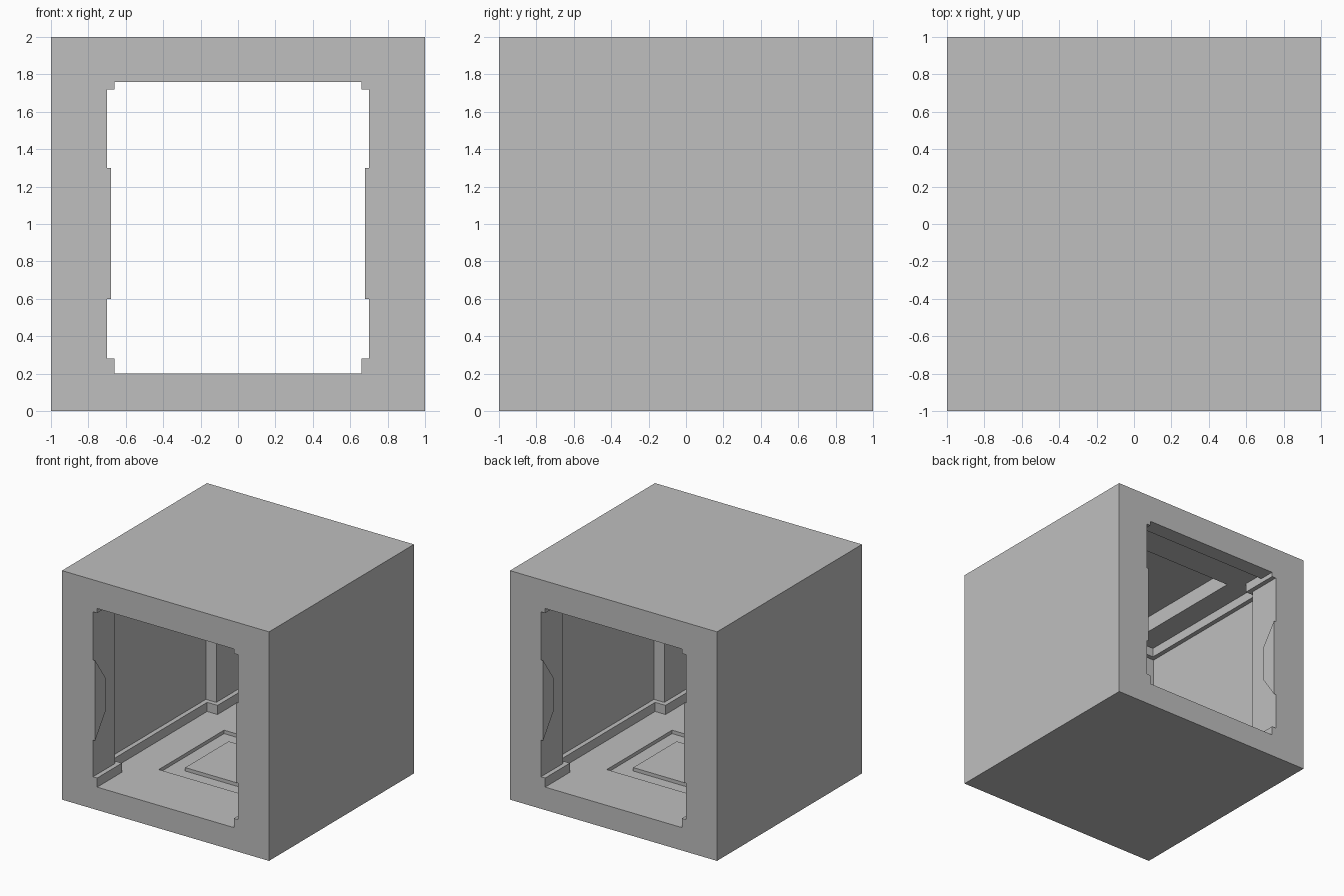
import bpy
import bmesh

old = bpy.data.objects.get("Cube")
if old:
    bpy.data.objects.remove(old, do_unlink=True)

# One plain grey for everything
GREY = (0.52, 0.52, 0.52, 1)
grey = bpy.data.materials.new("light grey")
grey.use_nodes = True
grey.diffuse_color = GREY
grey.node_tree.nodes["Principled BSDF"].inputs["Base Color"].default_value = GREY


def prism(name, points, axis, low, high):
    """Extrude a polygon along axis; points give the other two coordinates in order."""
    bm = bmesh.new()
    verts = []
    for a, b in points:
        co = [a, b]
        co.insert(axis, low)
        verts.append(bm.verts.new(co))
    face = bm.faces.new(verts)
    moved = bmesh.ops.extrude_face_region(bm, geom=[face])["geom"]
    offset = [0, 0, 0]
    offset[axis] = high - low
    bmesh.ops.translate(bm, vec=offset,
                        verts=[v for v in moved if isinstance(v, bmesh.types.BMVert)])
    bmesh.ops.recalc_face_normals(bm, faces=bm.faces)
    mesh = bpy.data.meshes.new(name)
    bm.to_mesh(mesh)
    bm.free()
    mesh.materials.append(grey)
    obj = bpy.data.objects.new(name, mesh)
    bpy.context.collection.objects.link(obj)
    return obj


def box(name, x, y, z):
    corners = [(x[0], y[0]), (x[1], y[0]), (x[1], y[1]), (x[0], y[1])]
    return prism(name, corners, 2, *z)


def square(name, half, z):
    return box(name, (-half, half), (-half, half), z)


def cut(target, cutter):
    cutter.hide_render = True
    mod = target.modifiers.new("cut", 'BOOLEAN')
    mod.operation = 'DIFFERENCE'
    mod.solver = 'EXACT'
    mod.object = cutter
    bpy.context.view_layer.objects.active = target
    bpy.ops.object.modifier_apply(modifier=mod.name)
    bpy.data.objects.remove(cutter, do_unlink=True)


FLOOR, CEILING, WALL = 0.2, 1.8, 0.8
PIER = 0.7       # inner face of the piers, and where they start along y
TRIM = 0.04      # how far the mouldings stand out
TRIM_H = 0.08
LIP = 0.86       # inner end of lintels and pier plates

# Outer block, hollowed through, with sunken floor and ceiling panels
shell = square("shell", 1, (0, 2))
cut(shell, box("tunnel_cutter", (-WALL, WALL), (-1.2, 1.2), (FLOOR, CEILING)))
cut(shell, square("floor_cutter", 0.45, (0.17, 0.5)))
cut(shell, square("ceiling_cutter", 0.55, (1.5, 1.94)))
square("floor_pad", 0.3, (0.17, FLOOR))

for side, sx in (("left", 1), ("right", -1)):
    # Skirting and cornice follow the wall and wrap the piers
    inner, edge = PIER - TRIM, WALL - TRIM
    half = [(inner, 1), (inner, inner), (edge, inner)]
    back = [(WALL, PIER), (PIER, PIER), (PIER, 1)]
    outline = [(x, -y) for x, y in half] + [(x, y) for x, y in reversed(half)]
    outline += [(x, y) for x, y in reversed(back)] + [(x, -y) for x, y in back]
    outline = [(sx * x, y) for x, y in outline]
    prism(side + "_skirting", outline, 2, FLOOR, FLOOR + TRIM_H)
    prism(side + "_cornice", outline, 2, CEILING - TRIM_H, CEILING)

    for end, sy in (("back", 1), ("front", -1)):
        # Corner piers, each with a tapered raised plate
        box(f"{side}_{end}_pier", (sx * PIER, sx * WALL), (sy * PIER, sy), (FLOOR, CEILING))
        plate = [(sy, 0.6), (sy * LIP, 0.8), (sy * LIP, 1.1), (sy, 1.3)]
        prism(f"{side}_{end}_pier_plate", plate, 0, sx * 0.68, sx * PIER)

# Lintels over both openings
for end, sy in (("back", 1), ("front", -1)):
    box(end + "_lintel", (TRIM - PIER, PIER - TRIM), (sy * LIP, sy), (CEILING - TRIM, CEILING))
